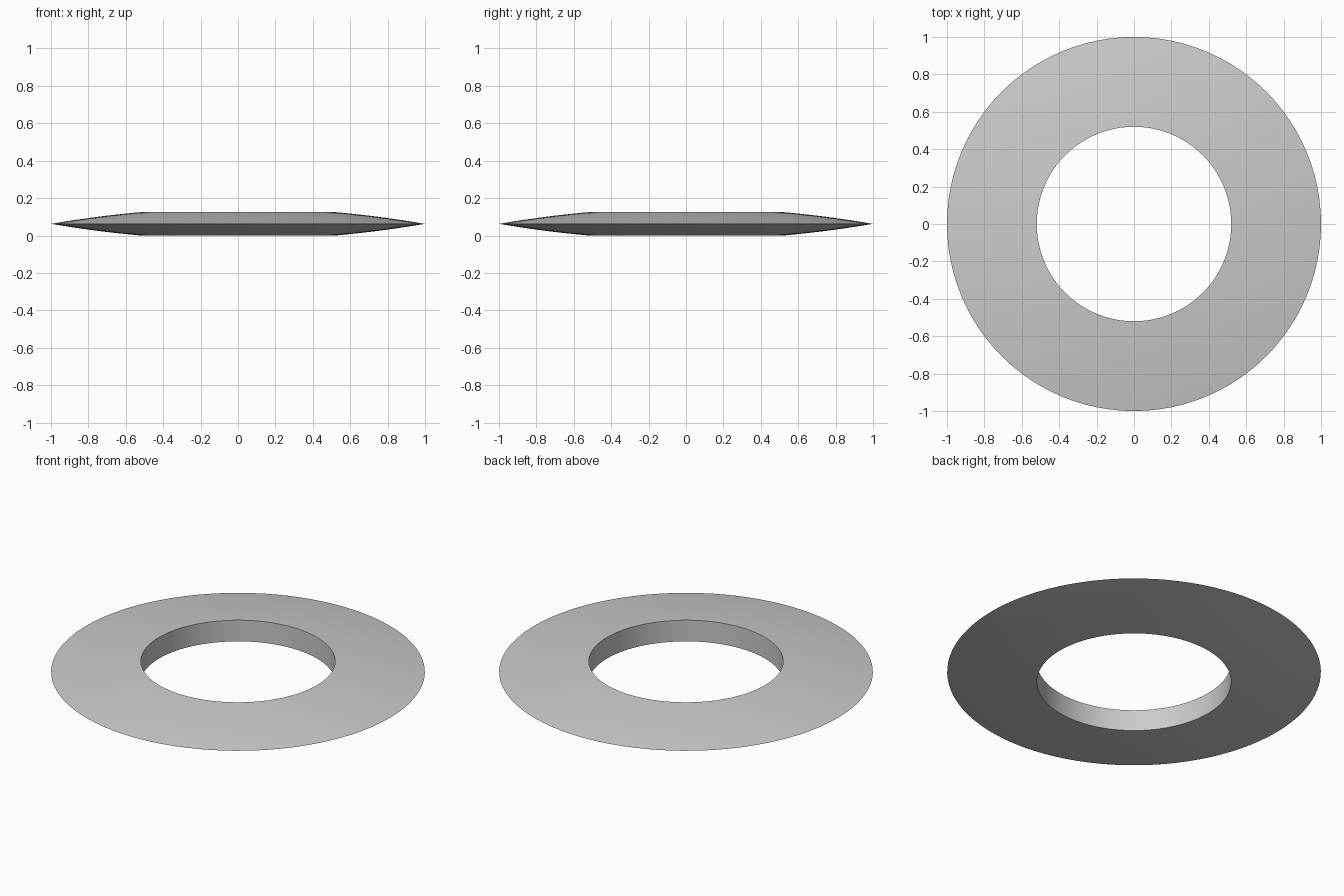
import bpy, bmesh, math

if "Cube" in bpy.data.objects:
    bpy.data.objects.remove(bpy.data.objects["Cube"])

SEGMENTS = 96
R_IN, R_OUT = 0.52, 1.0
HALF = 0.0625  # half thickness at the hole
STEPS = 8

# Lens-shaped cross-section: sharp outer rim, straight wall at the hole
def half_height(r):
    return HALF * (1 - r * r) / (1 - R_IN * R_IN)

radii = [R_IN + (R_OUT - R_IN) * i / STEPS for i in range(STEPS + 1)]
profile = [(r, HALF + half_height(r)) for r in radii]
profile += [(r, HALF - half_height(r)) for r in reversed(radii[:-1])]

# Revolve the closed section around z
bm = bmesh.new()
rings = []
for s in range(SEGMENTS):
    a = 2 * math.pi * s / SEGMENTS
    rings.append([bm.verts.new((r * math.cos(a), r * math.sin(a), z)) for r, z in profile])
n = len(profile)
for s in range(SEGMENTS):
    a, b = rings[s], rings[(s + 1) % SEGMENTS]
    for i in range(n):
        j = (i + 1) % n
        bm.faces.new((a[i], a[j], b[j], b[i]))
bmesh.ops.recalc_face_normals(bm, faces=bm.faces)

mesh = bpy.data.meshes.new("ring_blade")
bm.to_mesh(mesh)
bm.free()
ring = bpy.data.objects.new("ring_blade", mesh)
bpy.context.collection.objects.link(ring)

# Smooth surfaces, crisp rim and hole edges
bpy.context.view_layer.objects.active = ring
ring.select_set(True)
bpy.ops.object.shade_smooth_by_angle(angle=math.radians(15))
